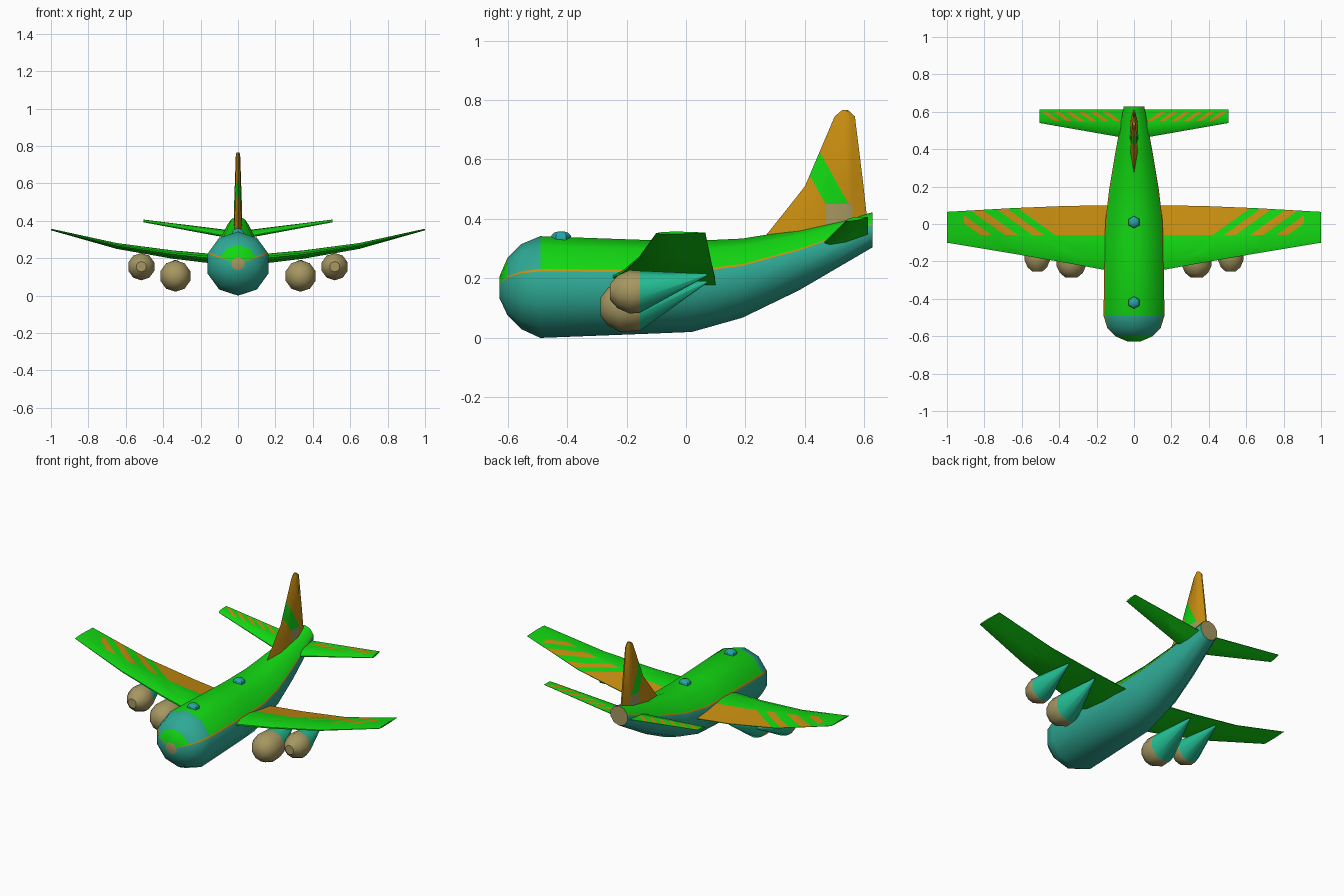
import bpy, bmesh, math
from mathutils import Vector

if "Cube" in bpy.data.objects:
    bpy.data.objects.remove(bpy.data.objects["Cube"])


def make_mat(name, rgb):
    m = bpy.data.materials.new(name)
    m.diffuse_color = (*rgb, 1)
    m.use_nodes = True
    m.node_tree.nodes["Principled BSDF"].inputs["Base Color"].default_value = m.diffuse_color
    return m


MATS = [make_mat("bright_green", (0.006, 0.68, 0.006)),
        make_mat("teal", (0.028, 0.40, 0.30)),
        make_mat("ochre", (0.58, 0.27, 0.005)),
        make_mat("khaki", (0.38, 0.31, 0.12)),
        make_mat("sea_green", (0.017, 0.52, 0.30)),
        make_mat("glass_blue", (0.02, 0.37, 0.36))]
GREEN, TEAL, OCHRE, KHAKI, SEA, GLASS = range(6)


def loft(name, rings, rule, cuts=(), mirror=False, angle=40):
    """Skin closed rings, cap the ends, cut paint lines, colour faces by rule."""
    bm = bmesh.new()
    vr = [[bm.verts.new(p) for p in r] for r in rings]
    n = len(rings[0])
    for a, b in zip(vr, vr[1:]):
        for i in range(n):
            j = (i + 1) % n
            bm.faces.new((a[i], a[j], b[j], b[i]))
    bm.faces.new(vr[0])
    bm.faces.new(vr[-1])
    bmesh.ops.recalc_face_normals(bm, faces=bm.faces)
    for co, no in cuts:
        bmesh.ops.bisect_plane(bm, geom=bm.verts[:] + bm.edges[:] + bm.faces[:],
                               plane_co=Vector(co), plane_no=Vector(no), dist=1e-5)
    bm.normal_update()
    for f in bm.faces:
        f.material_index = rule(f.calc_center_median(), f.normal)
        f.smooth = True
    me = bpy.data.meshes.new(name)
    bm.to_mesh(me)
    bm.free()
    for m in MATS:
        me.materials.append(m)
    me.set_sharp_from_angle(angle=math.radians(angle))
    ob = bpy.data.objects.new(name, me)
    bpy.context.collection.objects.link(ob)
    if mirror:
        mod = ob.modifiers.new("mirror", 'MIRROR')
        mod.use_mirror_merge = False
    return ob


def circle(x, y, z, rx, rz, n=10):
    return [Vector((x + rx * math.cos(t), y, z + rz * math.sin(t)))
            for t in (-math.pi / 2 + 2 * math.pi * k / n for k in range(n))]


# Fuselage: ten-sided rings with a thin stripe above the widest upper corner
def body_ring(y, zb, zt, hw):
    r = circle(0, y, (zb + zt) / 2, hw / 0.951, (zt - zb) / 2)
    return (r[:4] + [r[3].lerp(r[4], 0.1)] + r[4:7]
            + [r[7].lerp(r[6], 0.1)] + r[7:])


STATIONS = [(-0.628, 0.135, 0.205, 0.035), (-0.60, 0.075, 0.27, 0.10),
            (-0.555, 0.03, 0.315, 0.143), (-0.49, 0.0, 0.342, 0.163),
            (-0.10, 0.015, 0.328, 0.157), (0.02, 0.02, 0.326, 0.152),
            (0.19, 0.068, 0.334, 0.132), (0.38, 0.16, 0.365, 0.10),
            (0.628, 0.305, 0.422, 0.055)]


def station(y):
    for a, b in zip(STATIONS, STATIONS[1:]):
        if y <= b[0]:
            f = (y - a[0]) / (b[0] - a[0])
            return [p + (q - p) * f for p, q in zip(a, b)]
    return STATIONS[-1]


def body_rule(c, n):
    if abs(c.y) > 0.62:
        return KHAKI
    _, zb, zt, _ = station(c.y)
    t = (c.z - zb) / (zt - zb)
    if t < 0.653:
        return TEAL
    if t < 0.685:
        return OCHRE
    return TEAL if -0.60 < c.y < -0.49 else GREEN


loft("fuselage", [body_ring(*s) for s in STATIONS], body_rule)


# Wings and tailplane: aerofoil sections from leading to trailing edge
def foil(x, le, te, h):
    upper = [(0, 0.15), (0.12, 0.75), (0.4, 1.0), (1, 0.08)]
    lower = [(1, -0.08), (0.5, -0.7), (0.12, -0.6), (0, -0.15)]
    return [(x, le[0] + (te[0] - le[0]) * f,
             le[1] + (te[1] - le[1]) * f + g * h / 2) for f, g in upper + lower]


BANDS = [(0.0, 0.42), (0.48, 0.54), (0.62, 0.69), (0.76, 0.82)]


def wing_rule(c, n):
    u = c.x - 1.4 * (c.y + 0.06)
    hit = any(a < u < b for a, b in BANDS) or u < 0
    return OCHRE if n.z > 0.3 and c.y > -0.06 and c.x < 0.91 and hit else GREEN


loft("wings",
     [foil(0.05, (-0.265, 0.195), (0.10, 0.17), 0.06),
      foil(0.35, (-0.21, 0.225), (0.097, 0.205), 0.05),
      foil(0.65, (-0.158, 0.27), (0.085, 0.255), 0.035),
      foil(1.0, (-0.10, 0.352), (0.065, 0.354), 0.01)],
     wing_rule,
     [((0, -0.06, 0), (0, 1, 0)), ((0.91, 0, 0), (1, 0, 0))]
     + [((c, -0.06, 0), (1, -1.4, 0)) for b in BANDS for c in b],
     mirror=True)

TAIL_BANDS = [(0.07 + 0.065 * k, 0.10 + 0.065 * k) for k in range(6)]


def tail_rule(c, n):
    u = c.x - 1.4 * (c.y - 0.55)
    hit = any(a < u < b for a, b in TAIL_BANDS)
    return OCHRE if n.z > 0.3 and 0.55 < c.y < 0.602 and hit else GREEN


loft("tailplane",
     [foil(0.02, (0.455, 0.31), (0.612, 0.345), 0.04),
      foil(0.505, (0.54, 0.395), (0.612, 0.406), 0.014)],
     tail_rule,
     [((0, 0.55, 0), (0, 1, 0)), ((0, 0.602, 0), (0, 1, 0))]
     + [((c, 0.55, 0), (1, -1.4, 0)) for b in TAIL_BANDS for c in b],
     mirror=True)


# Fin: stacked sections (height, front, back, half thickness) with a slanted band
def fin_ring(z, y0, y1, w):
    m = y0 + (y1 - y0) * 0.3
    k = y0 + (y1 - y0) * 0.75
    return [(0, y0, z), (w * 0.8, m, z), (w, k, z), (w * 0.2, y1, z),
            (-w * 0.2, y1, z), (-w, k, z), (-w * 0.8, m, z)]


def fin_rule(c, n):
    v = c.z + 1.8 * c.y
    if 1.295 < v < 1.435 and c.z > 0.45:
        return GREEN
    if c.z < 0.45 and 0.47 < c.y < 0.56:
        return KHAKI
    return OCHRE


loft("tail_fin",
     [fin_ring(0.34, 0.265, 0.612, 0.023), fin_ring(0.42, 0.329, 0.607, 0.022),
      fin_ring(0.51, 0.40, 0.597, 0.02), fin_ring(0.745, 0.50, 0.568, 0.012),
      fin_ring(0.766, 0.525, 0.545, 0.008)],
     fin_rule,
     [((0, 0, 1.295), (0, 1.8, 1)), ((0, 0, 1.435), (0, 1.8, 1)),
      ((0, 0, 0.45), (0, 0, 1)), ((0, 0.47, 0), (0, 1, 0)), ((0, 0.56, 0), (0, 1, 0))])

# Engines: domed khaki fronts with cones rising back to the wing underside
for name, x, z, r, y0, tip in (("inner_engines", 0.335, 0.105, 0.084, -0.287, 0.188),
                               ("outer_engines", 0.517, 0.155, 0.073, -0.255, 0.212)):
    back = -0.155
    shape = [(y0, 0.38), (y0 + 0.025, 0.76), (y0 + 0.065, 1.0), (back, 0.97)]
    rings = [circle(x, y, z, r * f, r * f) for y, f in shape]
    rings.append(circle(x, 0.07, tip, 0.004, 0.004))
    loft(name, rings, lambda c, n: KHAKI if c.y < back else SEA, mirror=True)

# Roof domes
for name, y in (("front_dome", -0.42), ("rear_dome", 0.01)):
    _, _, zt, _ = station(y)
    rings = []
    for dz, r in ((-0.02, 0.033), (0.004, 0.033), (0.014, 0.024), (0.019, 0.008)):
        rings.append([(r * math.sin(k * math.pi / 3), y + r * math.cos(k * math.pi / 3),
                       zt + dz) for k in range(6)])
    loft(name, rings, lambda c, n: GLASS)
